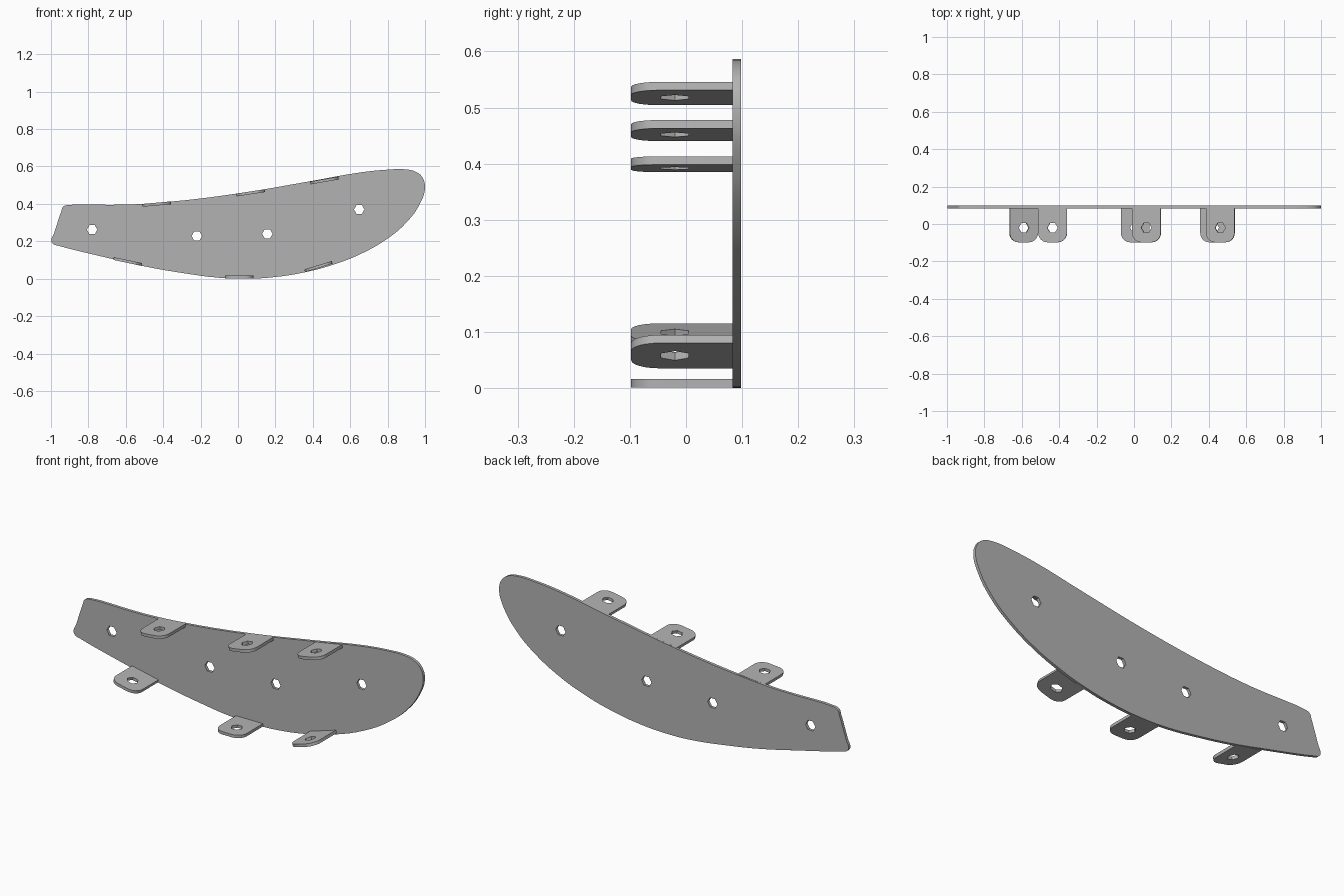
import bpy
from math import radians, sin, cos, pi

cube = bpy.data.objects.get("Cube")
if cube:
    bpy.data.objects.remove(cube)

grey = bpy.data.materials.new("plain_grey")
grey.use_nodes = True
colour = (0.45, 0.45, 0.45, 1)
grey.diffuse_color = colour
grey.node_tree.nodes["Principled BSDF"].inputs["Base Color"].default_value = colour

THICK = 0.015
HOLE = 0.028


def arc(cx, cy, r, start, end, n):
    """Points along a circular arc, angles in degrees."""
    angles = [radians(start + (end - start) * i / n) for i in range(n + 1)]
    return [(cx + r * cos(a), cy + r * sin(a)) for a in angles]


def sheet(name, outline, holes, smooth=False):
    """Flat sheet with hexagonal holes, made from a filled 2D curve."""
    curve = bpy.data.curves.new(name, "CURVE")
    curve.dimensions = "2D"
    curve.fill_mode = "BOTH"
    curve.extrude = THICK / 2
    if smooth:
        s = curve.splines.new("BEZIER")
        s.resolution_u = 4
        s.bezier_points.add(len(outline) - 1)
        for bp, (x, y) in zip(s.bezier_points, outline):
            bp.co = (x, y, 0)
            bp.handle_left_type = bp.handle_right_type = "AUTO"
        s.use_cyclic_u = True
    loops = [] if smooth else [outline]
    loops += [arc(x, y, HOLE, 0, 300, 5) for x, y in holes]
    for loop in loops:
        s = curve.splines.new("POLY")
        s.points.add(len(loop) - 1)
        for p, (x, y) in zip(s.points, loop):
            p.co = (x, y, 0, 1)
        s.use_cyclic_u = True
    curve.materials.append(grey)
    obj = bpy.data.objects.new(name, curve)
    bpy.context.collection.objects.link(obj)
    bpy.ops.object.select_all(action="DESELECT")
    obj.select_set(True)
    bpy.context.view_layer.objects.active = obj
    bpy.ops.object.convert(target="MESH")
    bpy.ops.object.shade_smooth_by_angle(angle=radians(30))
    return bpy.context.object


# Upright curved plate with four bolt holes
outline = [
    (-0.985, 0.24), (-0.945, 0.36), (-0.935, 0.385), (-0.91, 0.394),
    (-0.6, 0.396), (-0.37, 0.411), (0, 0.456), (0.38, 0.52), (0.66, 0.569),
    (0.8, 0.583), (0.89, 0.585), (0.95, 0.572), (0.985, 0.543), (1, 0.49),
    (0.975, 0.405), (0.9, 0.3), (0.8, 0.215), (0.66, 0.134), (0.5, 0.072),
    (0.36, 0.035), (0.2, 0.009), (0.05, 0), (-0.1, 0.005), (-0.3, 0.031),
    (-0.5, 0.066), (-0.67, 0.105), (-0.96, 0.176), (-0.99, 0.187), (-0.998, 0.205),
]
holes = [(-0.78, 0.262), (-0.22, 0.228), (0.157, 0.24), (0.648, 0.37)]
plate = sheet("curved_plate", outline, holes, smooth=True)
plate.rotation_euler.x = pi / 2
plate.location.y = 0.0905

# Mounting tabs: rounded front corners and one bolt hole each
HALF, FRONT, BACK, R = 0.077, -0.098, 0.09, 0.05
tab_shape = [(HALF, BACK), (-HALF, BACK)]
tab_shape += arc(-HALF + R, FRONT + R, R, 180, 270, 6)
tab_shape += arc(HALF - R, FRONT + R, R, 270, 360, 6)
tabs = {
    "upper_right_tab": (-0.435, 0.399, 5),
    "upper_middle_tab": (0.067, 0.459, 8.5),
    "upper_left_tab": (0.462, 0.525, 10),
    "lower_right_tab": (-0.59, 0.092, -12),
    "lower_middle_tab": (0.007, 0.009, 0),
    "lower_left_tab": (0.43, 0.065, 17),
}
for name, (x, z, tilt) in tabs.items():
    tab = sheet(name, tab_shape, [(0, -0.02)])
    tab.location = (x, 0, z)
    tab.rotation_euler.y = radians(-tilt)
